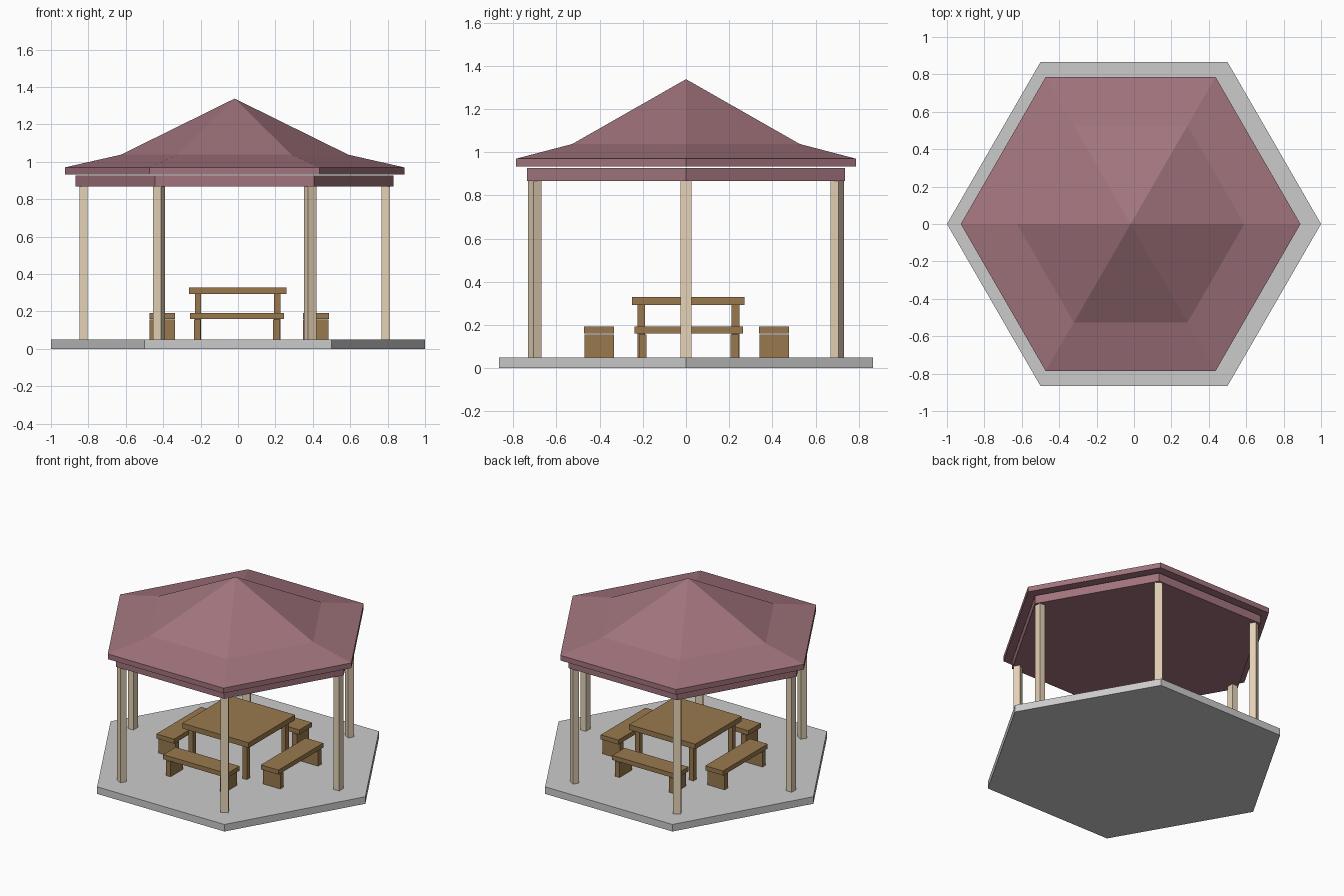
import bpy, bmesh
from math import cos, sin, radians
from mathutils import Matrix, Vector

if "Cube" in bpy.data.objects:
    bpy.data.objects.remove(bpy.data.objects["Cube"])

CX = -0.018  # the roof and posts sit slightly left of the slab centre


def material(name, rgb):
    m = bpy.data.materials.new(name)
    m.diffuse_color = (*rgb, 1)
    m.use_nodes = True
    m.node_tree.nodes["Principled BSDF"].inputs["Base Color"].default_value = m.diffuse_color
    return m


ROOF = material("roof_red", (0.36, 0.175, 0.205))
POST = material("pale_wood", (0.79, 0.65, 0.47))
WOOD = material("brown_wood", (0.32, 0.19, 0.075))


def finish(name, bm, mat):
    bmesh.ops.recalc_face_normals(bm, faces=bm.faces)
    me = bpy.data.meshes.new(name)
    bm.to_mesh(me)
    bm.free()
    ob = bpy.data.objects.new(name, me)
    bpy.context.collection.objects.link(ob)
    if mat:
        me.materials.append(mat)
    return ob


def hex_stack(name, profile, cx=0, mat=None, apex=None):
    """Closed hexagonal solid through (radius, z) rings, optionally pointed."""
    bm = bmesh.new()
    rings = [[bm.verts.new((cx + r * cos(radians(60 * i)), r * sin(radians(60 * i)), z))
              for i in range(6)] for r, z in profile]
    bm.faces.new(rings[0])
    for a, b in zip(rings, rings[1:]):
        for i in range(6):
            j = (i + 1) % 6
            bm.faces.new((a[i], a[j], b[j], b[i]))
    if apex is None:
        bm.faces.new(rings[-1])
    else:
        tip = bm.verts.new((cx, 0, apex))
        for i in range(6):
            bm.faces.new((rings[-1][i], rings[-1][(i + 1) % 6], tip))
    return finish(name, bm, mat)


def add_box(bm, center, size, angle=0):
    mat = (Matrix.Translation(center) @ Matrix.Rotation(angle, 4, 'Z')
           @ Matrix.Diagonal((*size, 1)))
    bmesh.ops.create_cube(bm, size=1, matrix=mat)


# Floor slab, beam and two-pitch roof
hex_stack("floor_slab", [(1, 0), (1, 0.05)])
hex_stack("roof_beam", [(0.85, 0.867), (0.85, 0.926)], -0.019, ROOF)
hex_stack("roof", [(0.908, 0.933), (0.908, 0.97), (0.608, 1.038)], CX, ROOF, 1.338)

# Posts at the hexagon corners
for i in range(6):
    a = radians(60 * i)
    bm = bmesh.new()
    add_box(bm, (CX + 0.808 * cos(a), 0.808 * sin(a), 0.4585), (0.043, 0.05, 0.817), a)
    finish(f"post_{i + 1}", bm, POST)

# Table
TX, TY = -0.002, 0.011
bm = bmesh.new()
add_box(bm, (TX, TY, 0.3105), (0.52, 0.52, 0.037))
finish("table_top", bm, WOOD)
bm = bmesh.new()
for sx in (-1, 1):
    for sy in (-1, 1):
        add_box(bm, (TX + sx * 0.212, TY + sy * 0.218, 0.171), (0.034, 0.036, 0.242))
finish("table_legs", bm, WOOD)

# Four benches around the table: side, distance out from the origin, sideways shift
BENCHES = (("right", 0.416, 0.012), ("back", 0.408, 0.006),
           ("left", 0.405, -0.012), ("front", 0.402, -0.006))
for i, (side, dist, shift) in enumerate(BENCHES):
    a = radians(90 * i)
    rot = Matrix.Rotation(a, 3, 'Z')
    bm = bmesh.new()
    add_box(bm, rot @ Vector((dist, shift, 0.1765)), (0.139, 0.502, 0.032), a)
    finish(side + "_bench_seat", bm, WOOD)
    bm = bmesh.new()
    for s in (-1, 1):
        add_box(bm, rot @ Vector((dist, shift + s * 0.212, 0.103)), (0.137, 0.036, 0.106), a)
    finish(side + "_bench_legs", bm, WOOD)
